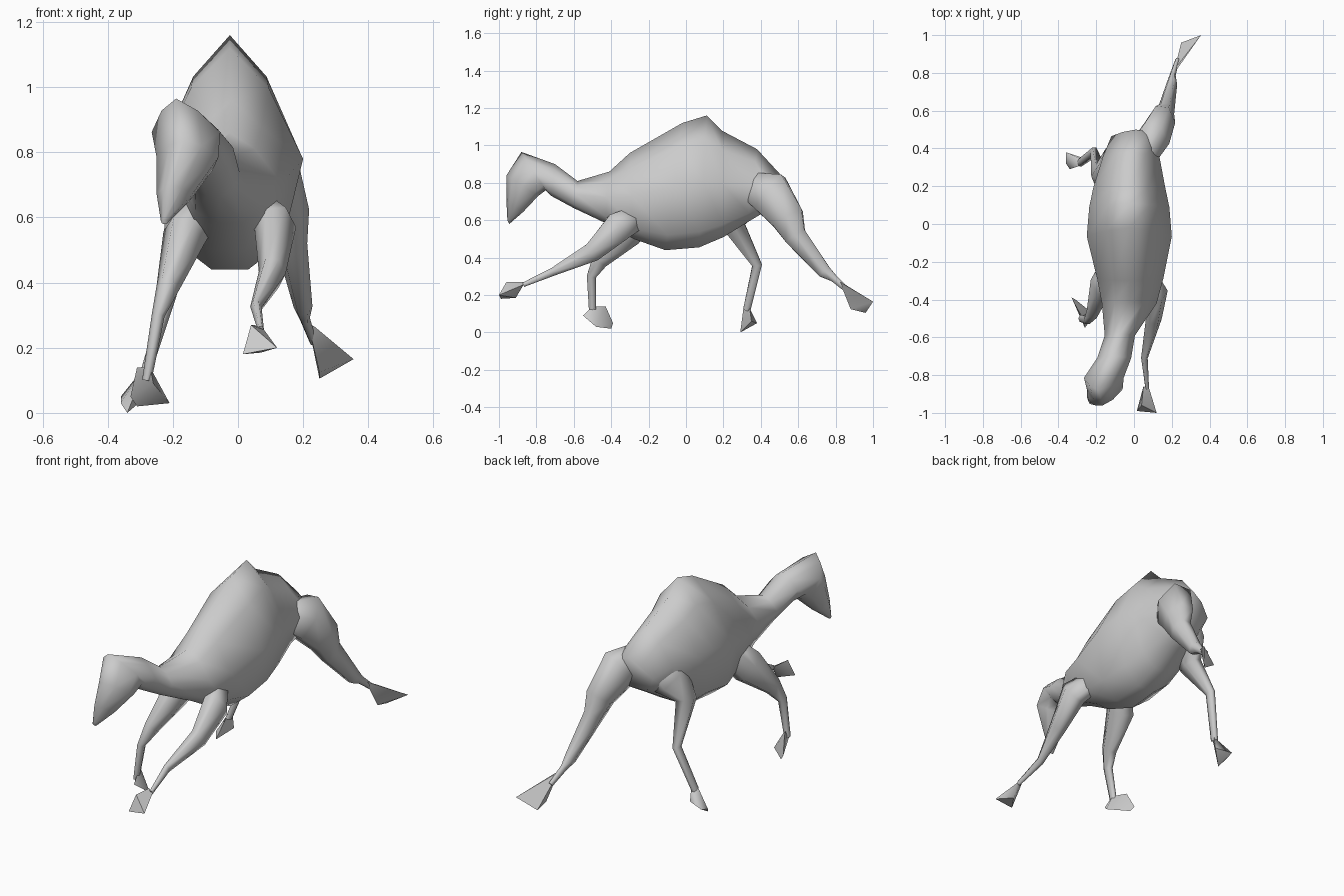
import bpy, bmesh, math
from mathutils import Vector

if "Cube" in bpy.data.objects:
    bpy.data.objects.remove(bpy.data.objects["Cube"])


def finish(name, bm, angle):
    bmesh.ops.recalc_face_normals(bm, faces=bm.faces)
    me = bpy.data.meshes.new(name)
    bm.to_mesh(me)
    bm.free()
    ob = bpy.data.objects.new(name, me)
    bpy.context.collection.objects.link(ob)
    bpy.ops.object.select_all(action='DESELECT')
    ob.select_set(True)
    bpy.context.view_layer.objects.active = ob
    bpy.ops.object.shade_smooth_by_angle(angle=math.radians(angle))
    return ob


def loft(name, rings):
    bm = bmesh.new()
    loops = [[bm.verts.new(p) for p in r] for r in rings]
    n = len(loops[0])
    for a, b in zip(loops, loops[1:]):
        for i in range(n):
            j = (i + 1) % n
            bm.faces.new((a[i], a[j], b[j], b[i]))
    bm.faces.new(loops[0])
    bm.faces.new(loops[-1][::-1])
    return finish(name, bm, 85)


def limb(name, path, sides=6):
    """Tapered tube; path points are (x, y, z, radius)."""
    pts = [Vector(p[:3]) for p in path]
    rings = []
    for i, p in enumerate(pts):
        t = (pts[min(i + 1, len(pts) - 1)] - pts[max(i - 1, 0)]).normalized()
        u = (Vector((1, 0, 0)) - t * t.x).normalized()
        v = t.cross(u)
        r = path[i][3]
        angs = [2 * math.pi * k / sides for k in range(sides)]
        rings.append([p + u * r * 0.8 * math.cos(a) + v * r * 1.15 * math.sin(a)
                      for a in angs])
    return loft(name, rings)


def foot(name, pts):
    bm = bmesh.new()
    for p in pts:
        bm.verts.new(p)
    bmesh.ops.convex_hull(bm, input=bm.verts)
    loose = [v for v in bm.verts if not v.link_faces]
    bmesh.ops.delete(bm, geom=loose, context='VERTS')
    return finish(name, bm, 60)


# Cross-section of the trunk: (across, up from the underside)
SECTION = [(0, 1), (.53, .82), (1, .5), (.72, .12), (.25, 0),
           (-.25, 0), (-.72, .12), (-1, .5), (-.53, .82)]

# Trunk rings: top y, top z, bottom y, bottom z, centre x, half width, top x shift
TRUNK = [
    (-.955, .60, -.945, .58, -.225, .012, 0),
    (-.96, .70, -.87, .645, -.185, .055, -.02),
    (-.96, .84, -.79, .73, -.145, .095, -.02),
    (-.88, .965, -.75, .76, -.13, .105, -.06),
    (-.70, .90, -.72, .73, -.10, .09, -.01),
    (-.58, .81, -.60, .665, -.075, .08, 0),
    (-.41, .86, -.43, .585, -.025, .145, 0),
    (-.30, .96, -.28, .50, -.02, .175, 0),
    (-.02, 1.12, -.11, .44, -.025, .225, 0),
    (.11, 1.16, .07, .455, -.025, .212, 0),
    (.19, 1.08, .20, .51, -.025, .19, 0),
    (.38, .98, .33, .59, -.015, .15, 0),
    (.50, .85, .43, .65, .01, .13, 0),
]
loft("trunk_neck_head", [
    [(cx + s * hw + sh * t, yb + (yt - yb) * t, zb + (zt - zb) * t)
     for s, t in SECTION]
    for yt, zt, yb, zb, cx, hw, sh in TRUNK])

# Front legs
limb("front_leg_right", [(.06, -.25, .62, .06), (.115, -.36, .565, .08),
                         (.105, -.50, .43, .052), (.055, -.71, .325, .022),
                         (.07, -.87, .255, .012)])
limb("front_leg_left", [(-.08, -.22, .66, .07), (-.165, -.31, .54, .085),
                        (-.215, -.46, .385, .045), (-.245, -.505, .30, .025),
                        (-.28, -.50, .10, .018)])

# Hind legs
limb("hind_leg_right", [(.04, .30, .80, .06), (.10, .45, .745, .115),
                        (.15, .545, .61, .088), (.165, .585, .515, .06),
                        (.2, .74, .325, .036), (.205, .79, .29, .02),
                        (.23, .87, .22, .014)])
limb("hind_leg_left", [(-.05, .36, .80, .07), (-.11, .30, .70, .105),
                       (-.18, .255, .57, .06), (-.21, .38, .36, .026),
                       (-.285, .325, .12, .02)])

# Wedge-shaped feet
foot("front_foot_right", [(.05, -.86, .27), (.08, -.87, .255), (.015, -.99, .18),
                          (.12, -1, .20), (.04, -.96, .27), (.07, -.91, .185)])
foot("front_foot_left", [(-.33, -.39, .05), (-.26, -.55, .09), (-.21, -.48, .03),
                         (-.31, -.40, .02), (-.31, -.43, .14), (-.27, -.50, .14)])
foot("hind_foot_right", [(.215, .82, .275), (.235, .83, .265), (.25, .96, .105),
                         (.355, 1, .165), (.25, .88, .125), (.25, .87, .23)])
foot("hind_foot_left", [(-.28, .31, .15), (-.27, .34, .13), (-.36, .38, .05),
                        (-.34, .29, 0), (-.36, .32, .03), (-.27, .35, .06)])
